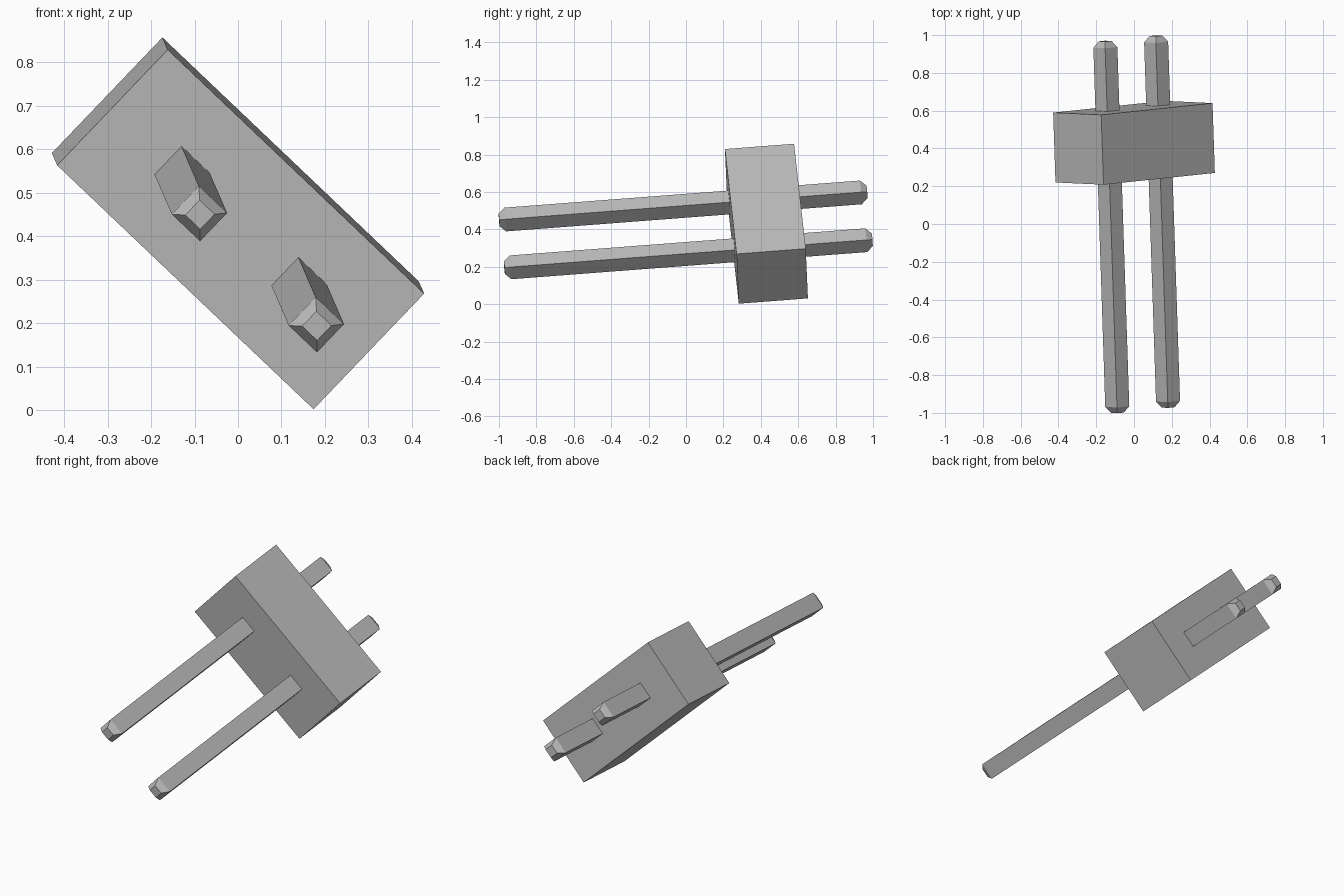
import bpy
import bmesh
from mathutils import Matrix, Vector

if "Cube" in bpy.data.objects:
    bpy.data.objects.remove(bpy.data.objects["Cube"])

# One plain grey for every part
grey = bpy.data.materials.new("plain grey")
grey.use_nodes = True
colour = (0.5, 0.5, 0.5, 1)
grey.diffuse_color = colour
grey.node_tree.nodes["Principled BSDF"].inputs["Base Color"].default_value = colour

# Tilted frame: local x along the row, y along the pins, z across the block
pin_axis = Vector((-0.033, 0.997, 0.076)).normalized()
row_axis = Vector((0.72, 0.073, -0.685))
row_axis = (row_axis - row_axis.project(pin_axis)).normalized()
cross_axis = row_axis.cross(pin_axis)
centre = Vector((0, 0.43, 0.43))
frame = Matrix.Translation(centre) @ Matrix(
    (row_axis, pin_axis, cross_axis)).transposed().to_4x4()


def add_bar(name, size, location, tip=0, taper=0):
    """Square bar; tip and taper give its two ends blunt points."""
    bm = bmesh.new()
    bmesh.ops.create_cube(bm, size=1)
    bmesh.ops.scale(bm, vec=Vector(size) - Vector((0, 2 * tip, 0)), verts=bm.verts)
    if tip:
        bm.normal_update()
        ends = [f for f in bm.faces if abs(f.normal.y) > 0.9]
        bmesh.ops.inset_individual(bm, faces=ends, thickness=taper, depth=tip)
    bmesh.ops.translate(bm, vec=location, verts=bm.verts)
    bm.transform(frame)
    mesh = bpy.data.meshes.new(name)
    bm.to_mesh(mesh)
    bm.free()
    mesh.materials.append(grey)
    bpy.context.collection.objects.link(bpy.data.objects.new(name, mesh))


# Block that holds the pins
add_bar("holder_block", (0.816, 0.371, 0.368), (0, 0, 0))

# Two long pins through the block, with a short and a long end
for name, x in (("upper_pin", -0.186), ("lower_pin", 0.186)):
    add_bar(name, (0.09, 1.974, 0.09), (x, -0.433, 0), tip=0.033, taper=0.03)
